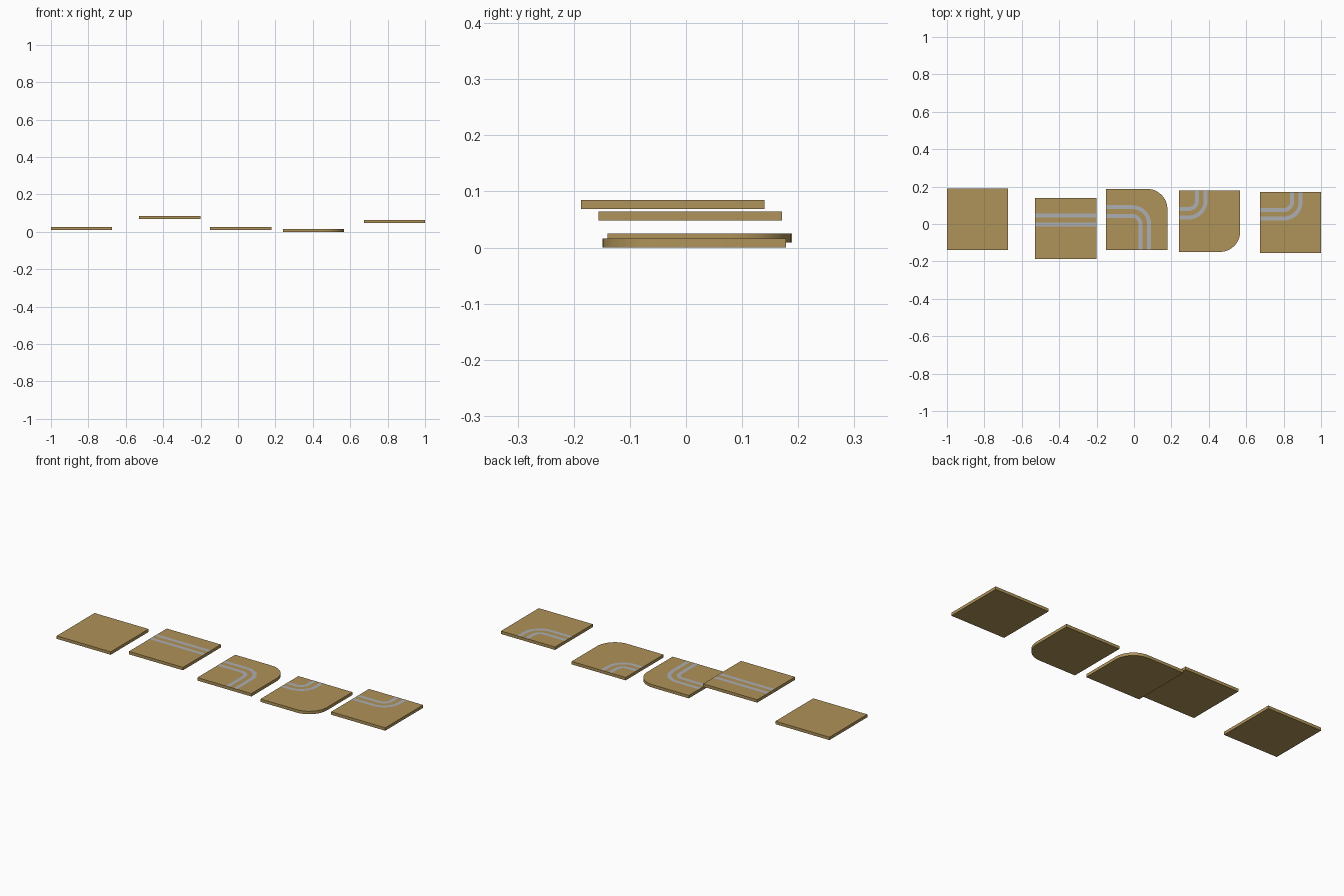
import bpy, bmesh, math

if "Cube" in bpy.data.objects:
    bpy.data.objects.remove(bpy.data.objects["Cube"])

S = 0.327      # tile side
T = 0.016      # tile thickness
W = 0.021      # inlay strip width
LIFT = 0.0004  # strips sit just proud of the board


def material(name, rgb):
    m = bpy.data.materials.new(name)
    m.diffuse_color = (*rgb, 1)
    m.use_nodes = True
    m.node_tree.nodes["Principled BSDF"].inputs["Base Color"].default_value = m.diffuse_color
    return m


BOARD = material("board", (0.43, 0.29, 0.10))
TRACK = material("track", (0.42, 0.43, 0.45))


def arc(cx, cy, r, a0, a1, n=12):
    return [(cx + r * math.cos(math.radians(a0 + (a1 - a0) * i / n)),
             cy + r * math.sin(math.radians(a0 + (a1 - a0) * i / n))) for i in range(n + 1)]


def finish(bm, name, mat):
    bmesh.ops.recalc_face_normals(bm, faces=bm.faces)
    me = bpy.data.meshes.new(name)
    bm.to_mesh(me)
    bm.free()
    me.materials.append(mat)
    ob = bpy.data.objects.new(name, me)
    bpy.context.collection.objects.link(ob)
    bpy.context.view_layer.objects.active = ob
    for o in bpy.context.selected_objects:
        o.select_set(False)
    ob.select_set(True)
    bpy.ops.object.shade_smooth_by_angle(angle=math.radians(30))


# Square board, optionally with one rounded corner
def board(name, x, y, z, rounded=None, r=0.108):
    pts = []
    for i, (sx, sy) in enumerate([(1, 1), (-1, 1), (-1, -1), (1, -1)]):
        px, py = x + sx * S / 2, y + sy * S / 2
        if (sx, sy) == rounded:
            pts += arc(px - sx * r, py - sy * r, r, 90 * i, 90 * i + 90)
        else:
            pts.append((px, py))
    bm = bmesh.new()
    f = bm.faces.new([bm.verts.new((a, b, z)) for a, b in pts])
    top = bmesh.ops.extrude_face_region(bm, geom=[f])["geom"]
    bmesh.ops.translate(bm, vec=(0, 0, T),
                        verts=[v for v in top if isinstance(v, bmesh.types.BMVert)])
    finish(bm, name, BOARD)


# Flat strip between two edge polylines
def strip(name, left, right, z):
    bm = bmesh.new()
    a = [bm.verts.new((*p, z + T + LIFT)) for p in left]
    b = [bm.verts.new((*p, z + T + LIFT)) for p in right]
    for i in range(len(a) - 1):
        bm.faces.new((a[i], b[i], b[i + 1], a[i + 1]))
    finish(bm, name, TRACK)
    ob = bpy.context.object
    if ob.data.polygons[0].normal.z < 0:
        ob.data.flip_normals()


# Pair of strips from the left edge, bending to the bottom (sy=-1) or top (sy=1)
def bend(name, x, y, z, cx, cy, sy, radii):
    for label, r in zip(("inner", "outer"), radii):
        edges = []
        for rr in (r - W / 2, r + W / 2):
            a = arc(cx, cy, rr, -90 * sy, 0)
            edges.append([(x - S / 2, cy - sy * rr)] + a + [(cx + rr, y + sy * S / 2)])
        strip(f"{name}_{label}", *edges, z)


# Plain tile
board("plain_tile", -0.8365, 0.025, 0.009)

# Straight track tile
x, y, z = -0.365, -0.024, 0.069
board("straight_tile", x, y, z)
for label, yy in (("upper", 0.045), ("lower", -0.002)):
    strip(f"straight_track_{label}", [(x - S / 2, yy - W / 2), (x + S / 2, yy - W / 2)],
          [(x - S / 2, yy + W / 2), (x + S / 2, yy + W / 2)], z)

# Rounded tile with wide bend
x, y, z = 0.015, 0.024, 0.009
board("wide_bend_tile", x, y, z, (1, 1))
bend("wide_bend_track", x, y, z, -0.009, 0.0, -1, (0.043, 0.090))

# Rounded tile with tight bend
x, y, z = 0.404, 0.0145, 0.0
board("tight_bend_tile", x, y, z, (1, -1))
bend("tight_bend_track", x, y, z, 0.293, 0.125, 1, (0.044, 0.090))

# Square tile with bend
x, y, z = 0.8365, 0.0075, 0.048
board("square_bend_tile", x, y, z)
bend("square_bend_track", x, y, z, 0.801, 0.119, 1, (0.044, 0.090))
